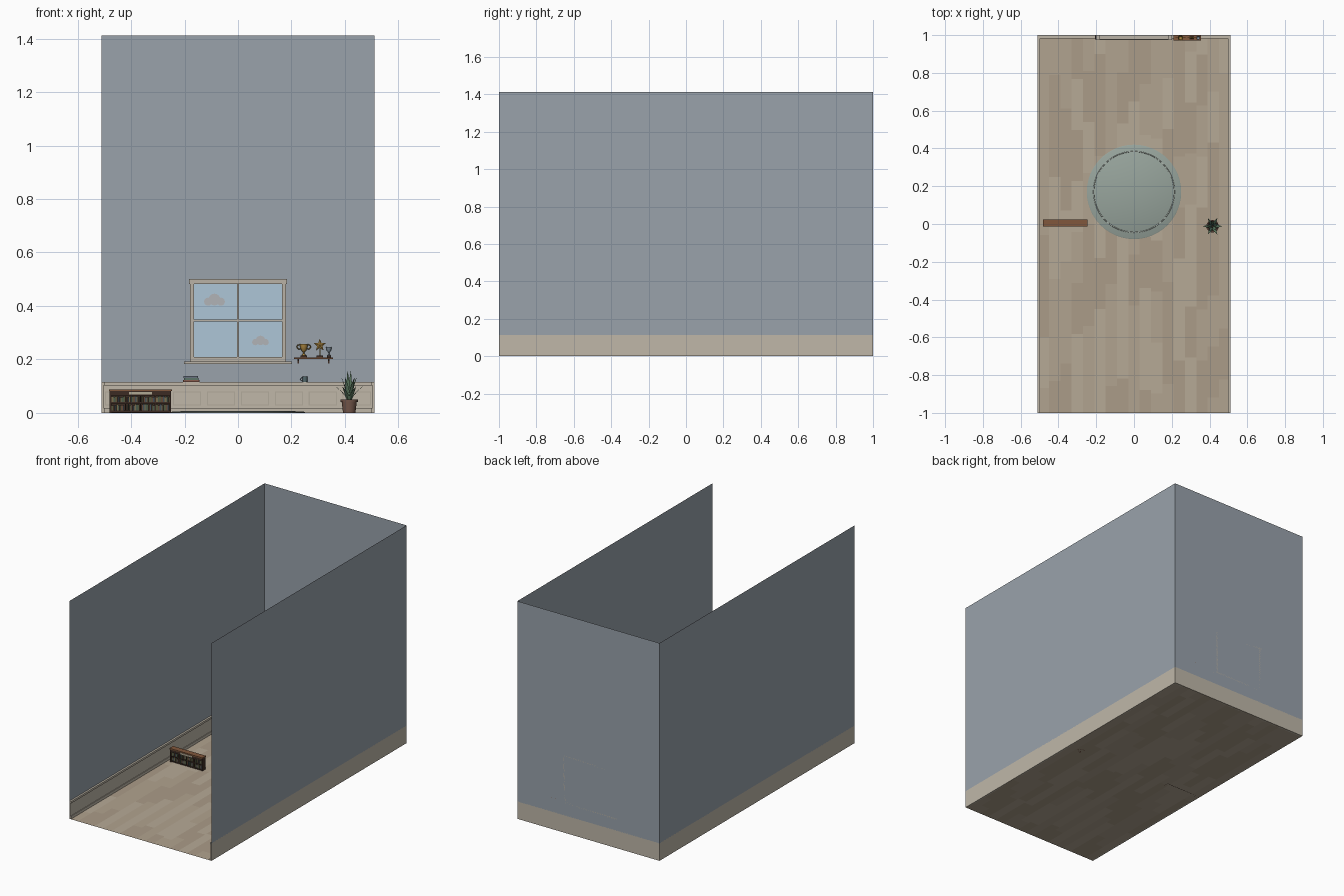
import bpy, bmesh, random
from math import sin, cos, pi
from mathutils import Vector

if "Cube" in bpy.data.objects:
    bpy.data.objects.remove(bpy.data.objects["Cube"])

random.seed(4)
W, D, H, B = 0.51, 1.0, 1.412, 0.112   # half width, half depth, height, wainscot height


def mat(rgb):
    name = "col_%d_%d_%d" % rgb
    m = bpy.data.materials.get(name) or bpy.data.materials.new(name)
    m.diffuse_color = [(c / 255) ** 2.2 for c in rgb] + [1]
    m.use_nodes = True
    m.node_tree.nodes["Principled BSDF"].inputs["Base Color"].default_value = m.diffuse_color
    return m


def finish(name, bm, *cols, smooth=False):
    me = bpy.data.meshes.new(name)
    bm.to_mesh(me)
    bm.free()
    for c in cols:
        me.materials.append(mat(c))
    ob = bpy.data.objects.new(name, me)
    bpy.context.collection.objects.link(ob)
    if smooth:
        bpy.context.view_layer.objects.active = ob
        for o in bpy.context.selected_objects:
            o.select_set(False)
        ob.select_set(True)
        bpy.ops.object.shade_smooth_by_angle(angle=0.7)
    return ob


def boxes(name, items, *cols):
    """Boxes given as x0,x1,y0,y1,z0,z1, colours cycling."""
    bm = bmesh.new()
    for i, (x0, x1, y0, y1, z0, z1) in enumerate(items):
        vs = bmesh.ops.create_cube(bm, size=1)["verts"]
        for v in vs:
            v.co = ((x0 + x1) / 2 + v.co.x * (x1 - x0), (y0 + y1) / 2 + v.co.y * (y1 - y0),
                    (z0 + z1) / 2 + v.co.z * (z1 - z0))
        for f in {f for v in vs for f in v.link_faces}:
            f.material_index = i % len(cols)
    return finish(name, bm, *cols)


def quad(name, pts, col):
    bm = bmesh.new()
    bm.faces.new([bm.verts.new(p) for p in pts])
    return finish(name, bm, col)


def lathe(name, profile, loc, col, n=20):
    bm = bmesh.new()
    vs = [bm.verts.new((r, 0, z)) for r, z in profile]
    es = [bm.edges.new(p) for p in zip(vs, vs[1:])]
    bmesh.ops.spin(bm, geom=vs + es, axis=(0, 0, 1), cent=(0, 0, 0), steps=n, angle=2 * pi)
    bmesh.ops.remove_doubles(bm, verts=bm.verts, dist=1e-5)
    bmesh.ops.recalc_face_normals(bm, faces=bm.faces)
    ob = finish(name, bm, col, smooth=True)
    ob.location = loc
    return ob


def ring(name, r, t, loc, col, upright=False):
    bpy.ops.mesh.primitive_torus_add(major_radius=r, minor_radius=t, major_segments=48 if r > 0.1 else 16,
                                     minor_segments=6, location=loc, rotation=(pi / 2 if upright else 0, 0, 0))
    ob = bpy.context.object
    ob.name = name
    ob.data.materials.append(mat(col))
    return ob


WALL, CREAM, FRAME = (152, 161, 170), (190, 182, 167), (184, 177, 165)
WOOD, DARK, GOLD = (128, 88, 62), (62, 47, 40), (168, 132, 66)

# floor of staggered planks
bm = bmesh.new()
cols = 17
for i in range(cols):
    x0, x1 = -W + 2 * W * i / cols, -W + 2 * W * (i + 1) / cols
    y = -D
    step = random.uniform(0.08, 0.3)
    while y < D - 1e-4:
        y1 = D if y + step > D - 0.04 else y + step
        f = bm.faces.new([bm.verts.new(p) for p in ((x0, y, 0), (x1, y, 0), (x1, y1, 0), (x0, y1, 0))])
        f.material_index = random.randrange(3)
        y, step = y1, 0.27
finish("floor_planks", bm, (176, 162, 142), (170, 155, 135), (181, 168, 149))

# upper walls
quad("back_wall", [(-W, D, B), (W, D, B), (W, D, H), (-W, D, H)], WALL)
for s, n in ((-1, "left"), (1, "right")):
    quad(n + "_wall", [(s * W, -D, B), (s * W, D, B), (s * W, D, H), (s * W, -D, H)], WALL)
    # side wainscot: panel, cap rail, skirting
    rows = [(W - 0.006, W, 0, B - 0.01), (W - 0.012, W, B - 0.01, B + 0.003), (W - 0.010, W, 0, 0.018)]
    boxes(n + "_wainscot", [(min(s * a, s * b), max(s * a, s * b), -D, D, c, d) for a, b, c, d in rows], CREAM)

# back wainscot with framed panels
boxes("back_wainscot", [(-W, W, 0.992, D, 0, B - 0.01), (-W, W, 0.982, D, B - 0.01, B + 0.003),
                        (-W, W, 0.986, D, 0, 0.018)], CREAM)
trim = []
for k in range(8):
    c, w, t = (k - 3.5) * 0.127, 0.053, 0.004
    trim += [(c - w, c + w, 0.988, 0.993, z, z + t) for z in (0.028, 0.076)]
    trim += [(x, x + t, 0.988, 0.993, 0.032, 0.076) for x in (c - w, c + w - t)]
boxes("panel_mouldings", trim, (176, 168, 153))

# window
boxes("window_glass", [(-0.168, 0.168, 0.99, 0.997, 0.2, 0.488)], (172, 197, 214))
boxes("window_frame", [(-0.18, -0.165, 0.98, D, 0.193, 0.485), (0.165, 0.18, 0.98, D, 0.193, 0.485),
                       (-0.183, 0.183, 0.976, D, 0.483, 0.5), (-0.165, 0.165, 0.98, D, 0.193, 0.209)], FRAME)
boxes("window_bars", [(-0.004, 0.004, 0.984, 0.995, 0.205, 0.485),
                      (-0.165, 0.165, 0.984, 0.995, 0.341, 0.349)], FRAME)
boxes("window_sill", [(-0.202, 0.202, 0.974, D, 0.183, 0.193)], FRAME)

# flat clouds on the glass
for cx, cz, k in ((-0.088, 0.42, 1.0), (0.084, 0.268, 0.8)):
    bm = bmesh.new()
    for j, (dx, dz, r) in enumerate(((-0.024, -0.004, 0.015), (0, 0.004, 0.022), (0.024, -0.004, 0.015))):
        bm.faces.new([bm.verts.new((cx + k * (dx + r * cos(a * pi / 8)), 0.9895 - j * 0.0002,
                                    cz + k * (dz + r * sin(a * pi / 8)))) for a in range(16)])
    finish("cloud", bm, (176, 178, 182))

# round rug
lathe("rug", [(0, 0.005), (0.246, 0.005), (0.25, 0.003), (0.25, 0)], (0, 0.17, 0), (150, 163, 155), 48)
ring("rug_stripe", 0.214, 0.003, (0, 0.17, 0.004), (176, 184, 176))

# bookcase
x0, x1 = -0.48, -0.25
bays = 4
bw = (x1 - x0 - 0.008) / bays
boxes("bookcase_carcass", [(x0, x0 + 0.006, -0.01, 0.022, 0, 0.082), (x1 - 0.006, x1, -0.01, 0.022, 0, 0.082),
                           (x0, x1, 0.018, 0.022, 0, 0.082), (x0, x1, -0.009, 0.02, 0.002, 0.009),
                           (x0, x1, -0.009, 0.02, 0.035, 0.04), (x0, x1, -0.01, 0.02, 0.065, 0.082)]
      + [(x0 + 0.002 + bw * i, x0 + 0.006 + bw * i, -0.009, 0.02, 0.005, 0.066) for i in range(1, bays)], DARK)
boxes("bookcase_top", [(x0 - 0.003, x1 + 0.003, -0.013, 0.024, 0.081, 0.088)], WOOD)
boxes("blank_plaque", [(-0.408, -0.322, -0.0125, -0.009, 0.068, 0.079)], (176, 168, 148))
books = []
for z in (0.009, 0.04):
    for b in range(bays):
        x, end = x0 + 0.0075 + bw * b, x0 + 0.0015 + bw * (b + 1)
        while x < end - 0.004:
            t = random.uniform(0.004, 0.007)
            books.append((x, min(x + t, end), random.uniform(-0.007, -0.004), 0.018, z, z + random.uniform(0.018, 0.024)))
            x += t + 0.0006
boxes("shelved_books", books, (86, 88, 62), (100, 74, 58), (66, 78, 88), (120, 106, 76), (74, 90, 76))

# potted plant
px, py = 0.416, -0.012
lathe("plant_pot", [(0, 0), (0.023, 0), (0.028, 0.04), (0.032, 0.04), (0.033, 0.05), (0.029, 0.05),
                    (0.028, 0.045)], (px, py, 0), (116, 88, 76))
lathe("soil", [(0, 0.046), (0.0285, 0.045)], (px, py, 0), (58, 46, 40))
bm = bmesh.new()
for count, lean, top, off in ((6, 0.046, 0.098, 0), (5, 0.026, 0.132, 0.4), (2, 0.006, 0.156, 0.9)):
    for i in range(count):
        a = off + 2 * pi * i / count
        out, side = Vector((cos(a), sin(a), 0)), Vector((-sin(a), cos(a), 0))
        rows = []
        for t, w in ((0, 0.004), (0.35, 0.009), (0.7, 0.006), (1, 0.0005)):
            c = Vector((px, py, 0.044 + (top - 0.044) * t)) + out * (0.004 + lean * t ** 1.5)
            rows.append([bm.verts.new(p) for p in (c - side * w, c + out * 0.003 * (1 - t), c + side * w,
                                                   c - out * 0.001)])
        for p, q in zip(rows, rows[1:]):
            for j in range(4):
                bm.faces.new((p[j], p[(j + 1) % 4], q[(j + 1) % 4], q[j]))
bmesh.ops.recalc_face_normals(bm, faces=bm.faces)
finish("leaves", bm, (88, 116, 92))

# trophy shelf with brackets
boxes("trophy_shelf", [(0.21, 0.356, 0.972, D, 0.201, 0.208)], WOOD)
boxes("shelf_brackets", [b for x in (0.226, 0.34) for b in ((x - 0.003, x + 0.003, 0.995, D, 0.185, 0.201),
                                                            (x - 0.003, x + 0.003, 0.98, D, 0.195, 0.201))], DARK)

# trophies: cup, star, goblet
boxes("trophy_bases", [(c - w, c + w, 0.986 - min(w, 0.01), 0.986 + min(w, 0.01), 0.208, 0.215)
                       for c, w in ((0.246, 0.012), (0.306, 0.012), (0.34, 0.008))], DARK)
lathe("cup_trophy", [(0, 0), (0.008, 0), (0.003, 0.006), (0.003, 0.012), (0.010, 0.02), (0.0135, 0.032),
                     (0.0145, 0.043), (0.0125, 0.043), (0.009, 0.025), (0, 0.018)], (0.246, 0.985, 0.215), GOLD)
for s in (-1, 1):
    ring("cup_handle", 0.008, 0.0018, (0.246 + s * 0.017, 0.985, 0.247), GOLD, True)
boxes("star_stem", [(0.304, 0.308, 0.984, 0.988, 0.215, 0.24)], GOLD)
bm = bmesh.new()
rim = [bm.verts.new((0.306 + r * sin(i * pi / 5), 0.986, 0.253 + r * cos(i * pi / 5)))
       for i in range(10) for r in ((0.024, 0.0105)[i % 2],)]
for dy in (-0.006, 0.006):
    c = bm.verts.new((0.306, 0.986 + dy, 0.253))
    for i in range(10):
        bm.faces.new((c, rim[i], rim[(i + 1) % 10]))
bmesh.ops.recalc_face_normals(bm, faces=bm.faces)
finish("star_trophy", bm, GOLD)
lathe("goblet_trophy", [(0, 0), (0.006, 0), (0.002, 0.004), (0.002, 0.011), (0.008, 0.018), (0.0105, 0.031),
                        (0.009, 0.031), (0.006, 0.02), (0, 0.015)], (0.34, 0.985, 0.215), (128, 142, 152))

# stacked books and mug on the ledge
z = B + 0.003
boxes("stacked_books", [(-0.206, -0.144, 0.976, 0.999, z, z + 0.008), (-0.202, -0.148, 0.978, 0.999, z + 0.008, z + 0.016),
                        (-0.204, -0.15, 0.977, 0.999, z + 0.016, z + 0.023)], (136, 92, 78), (92, 116, 104), (104, 112, 126))
lathe("mug", [(0, 0), (0.009, 0), (0.0095, 0.022), (0.008, 0.022), (0.0075, 0.003), (0, 0.003)],
      (0.25, 0.988, z), (84, 104, 108))
ring("mug_handle", 0.006, 0.0015, (0.24, 0.988, z + 0.011), (84, 104, 108), True)
